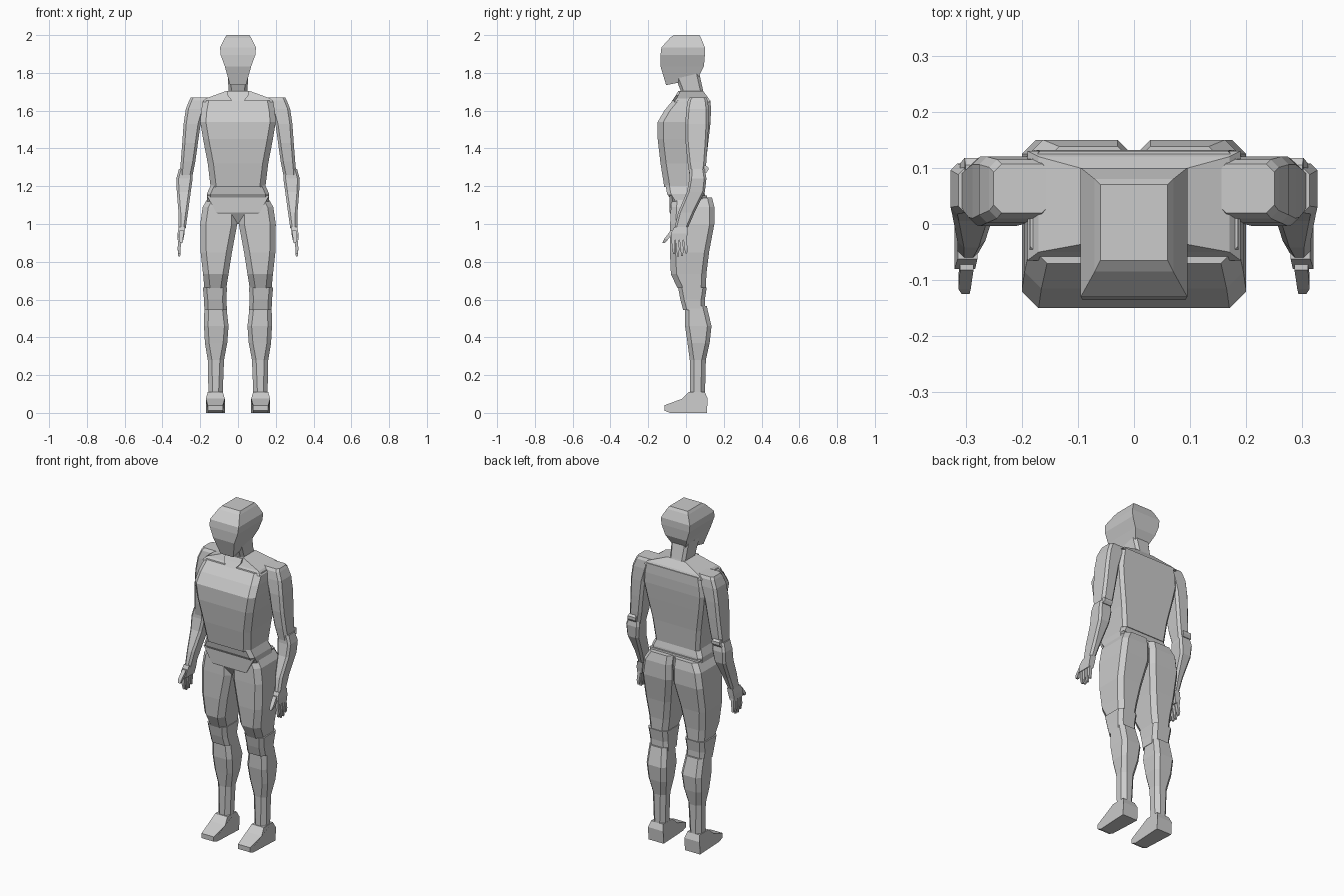
import bpy, bmesh
from mathutils import Vector


def finish(name, bm, mirror=False):
    bmesh.ops.recalc_face_normals(bm, faces=bm.faces)
    me = bpy.data.meshes.new(name)
    bm.to_mesh(me)
    bm.free()
    ob = bpy.data.objects.new(name, me)
    bpy.context.collection.objects.link(ob)
    if mirror:
        m = ob.modifiers.new("mirror", 'MIRROR')
        m.use_clip = False
        m.use_mirror_merge = False
    return ob


def loft(name, sections, cf=0.0, cb=0.0, mirror=False):
    """Stack of rectangles (z, x0, x1, y0, y1); cf / cb chamfer front / back corners."""
    bm = bmesh.new()
    rings = []
    for z, x0, x1, y0, y1 in sections:
        f, b = min(cf, (x1 - x0) * .3), min(cb, (x1 - x0) * .3)
        pts = [(x0 + f, y0), (x1 - f, y0)]
        pts += [(x1, y0 + f)] if f else []
        pts += [(x1, y1 - b)] if b else []
        pts += [(x1 - b, y1), (x0 + b, y1)]
        pts += [(x0, y1 - b)] if b else []
        pts += [(x0, y0 + f)] if f else []
        rings.append([bm.verts.new((x, y, z)) for x, y in pts])
    n = len(rings[0])
    for a, c in zip(rings, rings[1:]):
        for i in range(n):
            j = (i + 1) % n
            bm.faces.new((a[i], a[j], c[j], c[i]))
    bm.faces.new(rings[0])
    bm.faces.new(rings[-1])
    return finish(name, bm, mirror)


def sym(rows):
    return [(z, -w, w, y0, y1) for z, w, y0, y1 in rows]


def limb(name, path, mirror=True):
    """Small square tube through (x, y, z, half width)."""
    rows = [(z, x - r, x + r, y - r, y + r) for x, y, z, r in path]
    return loft(name, rows, mirror=mirror)


def profile(name, pts, x0, x1, mirror=False):
    """Side outline (y, z) extruded from x0 to x1."""
    bm = bmesh.new()
    f = bm.faces.new([bm.verts.new((x0, y, z)) for y, z in pts])
    r = bmesh.ops.extrude_face_region(bm, geom=[f])
    bmesh.ops.translate(bm, vec=Vector((x1 - x0, 0, 0)),
                        verts=[v for v in r['geom'] if isinstance(v, bmesh.types.BMVert)])
    return finish(name, bm, mirror)


# head with chin sloping forward
head = loft("head", sym([(1.77, .042, -.105, .062), (1.835, .07, -.135, .095),
                         (1.895, .092, -.135, .1), (1.935, .095, -.13, .1),
                         (1.985, .07, -.085, .08), (2.0, .06, -.065, .07)]))
for v in head.data.vertices:
    if v.co.z < 1.78 and v.co.y < 0:
        v.co.z = 1.735
loft("neck", sym([(1.64, .055, -.02, .11), (1.71, .05, -.03, .09), (1.80, .055, -.065, .07)]), .015, .015)
collar = loft("collar", sym([(1.65, .03, -.075, 0), (1.68, .055, -.055, .06), (1.705, .055, -.04, .07)]))

# torso
loft("torso", sym([(1.195, .145, -.115, .095), (1.32, .16, -.135, .105),
                   (1.45, .185, -.15, .12), (1.54, .2, -.15, .13),
                   (1.60, .195, -.115, .132), (1.655, .185, -.07, .13)]), .03, .018)
loft("shoulder_yoke", sym([(1.645, .19, -.065, .13), (1.665, .17, -.05, .12), (1.705, .06, -.03, .09)]))

# waist and pelvis
loft("waist", sym([(1.12, .165, -.075, .105), (1.16, .165, -.1, .1), (1.215, .14, -.11, .085)]), .02, .02)
loft("pelvis", sym([(1.0, .03, -.05, .07), (1.06, .115, -.086, .12), (1.15, .165, -.088, .11)]))

# legs
loft("thigh", [(.66, .062, .178, -.045, .105), (.735, .05, .185, -.08, .108),
               (.85, .032, .198, -.085, .122), (1.0, .004, .2, -.084, .15),
               (1.09, .004, .187, -.08, .15), (1.14, .004, .158, -.075, .138)], .03, .025, True)
loft("knee", [(.545, .058, .178, -.015, .1), (.6, .062, .18, -.03, .1),
              (.665, .058, .186, -.042, .11)], .02, .02, True)
loft("calf", [(.08, .082, .156, .02, .1), (.28, .074, .16, .02, .105),
              (.37, .057, .175, .008, .125), (.46, .05, .18, -.005, .135),
              (.565, .062, .178, -.005, .11)], .022, .022, True)
foot = profile("foot", [(-.085, 0), (.11, 0), (.115, .075), (.1, .11), (.015, .11),
                        (-.02, .075), (-.115, .04), (-.115, .012)], .07, .17, True)
for v in foot.data.vertices:
    if v.co.y < -.08 or v.co.z > .09:
        v.co.x = .12 + (v.co.x - .12) * .8

# arms
loft("upper_arm", [(1.25, .242, .31, .02, .1), (1.33, .226, .303, .008, .108),
                   (1.43, .212, .295, -.002, .115), (1.53, .198, .288, -.004, .12),
                   (1.61, .175, .276, .002, .12), (1.655, .15, .258, .01, .115),
                   (1.67, .15, .25, .02, .107)], .014, .014, True)
loft("elbow", [(1.27, .255, .31, .07, .108), (1.285, .25, .302, .07, .118),
               (1.3, .252, .302, .07, .118), (1.31, .26, .3, .07, .105)], mirror=True)
loft("forearm", [(.975, .277, .314, -.062, .008), (1.06, .265, .315, -.042, .045),
                 (1.17, .25, .324, .005, .1), (1.24, .24, .327, .018, .108),
                 (1.29, .242, .313, .02, .1)], .012, .012, True)

# hands
loft("palm", [(.915, .29, .32, -.08, .003), (.95, .283, .32, -.08, .008),
              (.985, .279, .314, -.062, .012)], mirror=True)
for i, tip in enumerate((.84, .828, .83, .845)):
    y = -.069 + i * .0215
    limb("finger_%d" % (i + 1), [(.311, y + .006, tip, .005), (.312, y + .004, .87, .008),
                                 (.306, y, .925, .009)])
limb("thumb", [(.3, -.118, .9, .007), (.302, -.105, .92, .011), (.298, -.07, .965, .012)])
